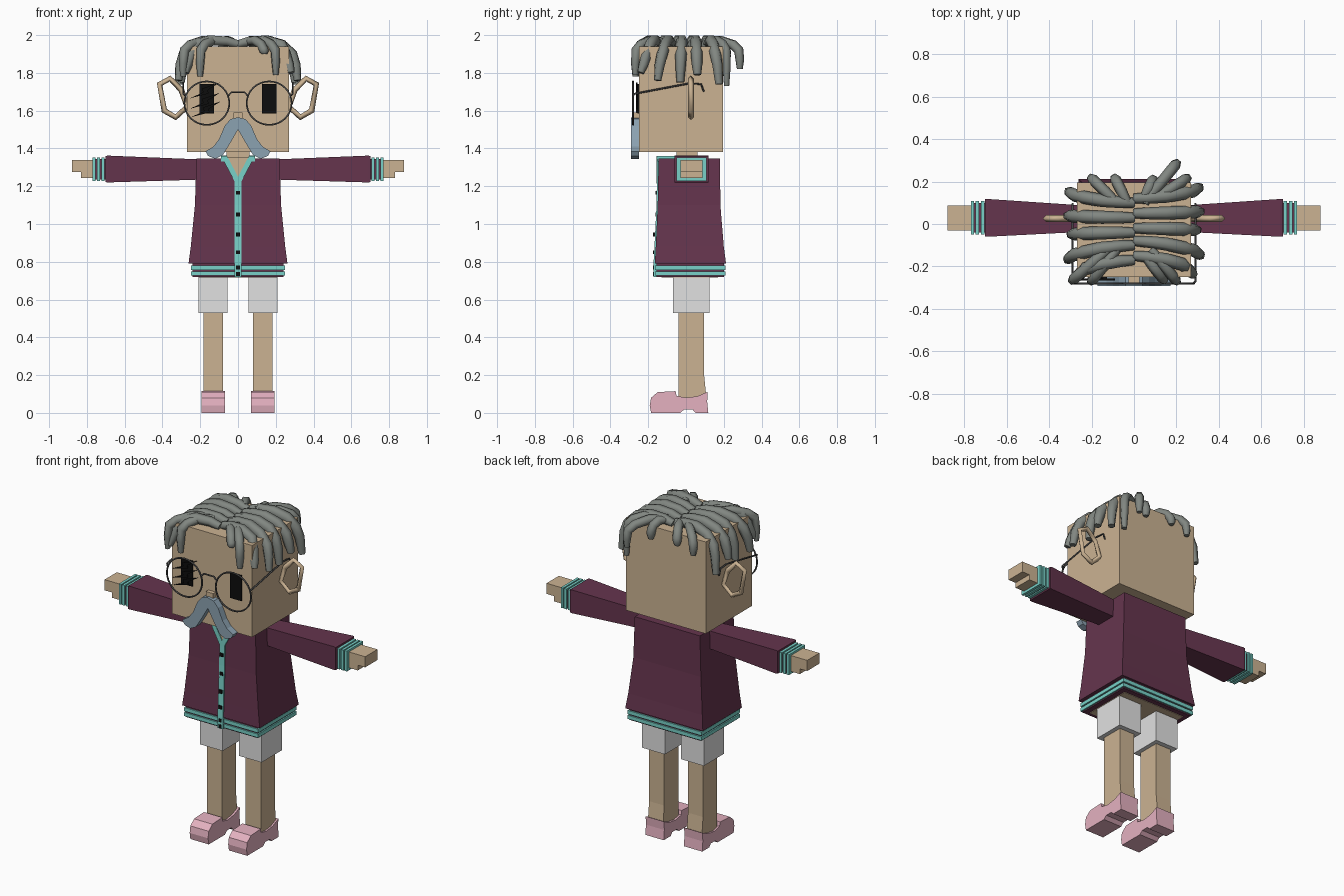
import bpy, bmesh, math
from mathutils import Vector

cube = bpy.data.objects.get("Cube")
if cube:
    bpy.data.objects.remove(cube, do_unlink=True)


def material(name, r, g, b):
    m = bpy.data.materials.new(name)
    m.use_nodes = True
    m.diffuse_color = (r, g, b, 1)
    m.node_tree.nodes["Principled BSDF"].inputs["Base Color"].default_value = (r, g, b, 1)
    return m


SKIN = material("skin", .60, .45, .29)
WINE = material("wine cloth", .13, .035, .075)
TEAL = material("teal trim", .19, .64, .58)
HAIR = material("grey hair", .22, .24, .22)
TACHE = material("blue grey moustache", .26, .36, .44)
BLACK = material("black", .004, .004, .004)
WHITE = material("shorts white", .75, .75, .75)
PINK = material("shoe pink", .78, .44, .53)
WIRE = material("dark wire", .07, .07, .07)


def finish(name, bm, mat):
    bmesh.ops.recalc_face_normals(bm, faces=bm.faces)
    me = bpy.data.meshes.new(name)
    bm.to_mesh(me)
    bm.free()
    me.materials.append(mat)
    ob = bpy.data.objects.new(name, me)
    bpy.context.collection.objects.link(ob)
    return ob


def loft(name, rings, mat):
    """Skin a list of equal point rings and cap both ends."""
    bm = bmesh.new()
    vs = [[bm.verts.new(p) for p in ring] for ring in rings]
    n = len(vs[0])
    for a, b in zip(vs, vs[1:]):
        for i in range(n):
            j = (i + 1) % n
            bm.faces.new((a[i], a[j], b[j], b[i]))
    bm.faces.new(vs[0])
    bm.faces.new(vs[-1])
    return finish(name, bm, mat)


def rect_z(x0, x1, y0, y1, z):
    return [(x0, y0, z), (x1, y0, z), (x1, y1, z), (x0, y1, z)]


def rect_x(x, y0, y1, z0, z1):
    return [(x, y0, z0), (x, y1, z0), (x, y1, z1), (x, y0, z1)]


def box(name, x0, x1, y0, y1, z0, z1, mat):
    return loft(name, [rect_z(x0, x1, y0, y1, z0), rect_z(x0, x1, y0, y1, z1)], mat)


def plate(name, outline, y0, y1, mat):
    """Extrude an x-z outline along y."""
    return loft(name, [[(x, y, z) for x, z in outline] for y in (y0, y1)], mat)


def tube(name, pts, radius, mat, taper=None, cyclic=False, sides=1):
    """Round poly curve turned into a mesh."""
    cu = bpy.data.curves.new(name, 'CURVE')
    cu.dimensions = '3D'
    cu.bevel_depth = radius
    cu.bevel_resolution = sides
    cu.use_fill_caps = True
    sp = cu.splines.new('POLY')
    sp.points.add(len(pts) - 1)
    for i, p in enumerate(pts):
        sp.points[i].co = (*p, 1)
        sp.points[i].radius = taper[i] if taper else 1
    sp.use_cyclic_u = cyclic
    tmp = bpy.data.objects.new(name + "_path", cu)
    bpy.context.collection.objects.link(tmp)
    me = bpy.data.meshes.new_from_object(tmp.evaluated_get(bpy.context.evaluated_depsgraph_get()))
    bpy.data.objects.remove(tmp)
    me.materials.clear()
    me.materials.append(mat)
    ob = bpy.data.objects.new(name, me)
    bpy.context.collection.objects.link(ob)
    return ob


# Head, neck and nose
box("head", -.27, .27, -.25, .195, 1.38, 1.94, SKIN)
box("neck", -.06, .06, -.05, .06, 1.3, 1.39, SKIN)
box("nose", -.025, .025, -.275, -.25, 1.56, 1.59, SKIN)

# Jacket with flared hem, and torso seen from below
loft("jacket", [rect_z(-w, w, f, b, z) for w, f, b, z in (
    (.262, -.165, .212, .79), (.25, -.16, .2, .88),
    (.228, -.15, .182, 1.1), (.22, -.145, .18, 1.348))], WINE)
box("waistband", -.242, .242, -.155, .2, .72, .80, WINE)
for i, z in enumerate((.727, .757)):
    box(f"waist_stripe_{i}", -.25, .25, -.163, .208, z, z + .022, TEAL)
box("torso_underside", -.21, .21, -.13, .17, .717, .74, SKIN)

# Placket follows the jacket front, with buttons
loft("placket", [rect_z(-.018, .018, f, f + .015, z) for f, z in (
    (-.172, .72), (-.172, .79), (-.167, .88), (-.156, 1.1), (-.154, 1.235))], TEAL)
for i, z in enumerate((.735, .77, .85, .945, 1.05, 1.165)):
    y = -.155 if z > 1 else -.168
    box(f"button_{i}", -.01, .01, y - .007, y + .005, z - .01, z + .01, BLACK)

# Open neckline and collar
plate("neck_opening", [(-.055, 1.352), (0, 1.235), (.055, 1.352)], -.15, -.05, SKIN)
box("back_collar", -.09, .09, .06, .075, 1.33, 1.362, TEAL)

for side, s in (("left", 1), ("right", -1)):
    plate(f"{side}_collar", [(0, 1.215), (s * .018, 1.225), (s * .09, 1.36),
                             (s * .058, 1.36), (0, 1.25)], -.155, -.145, TEAL)
    box(f"{side}_collar_side", s * .068, s * .09, -.15, .075, 1.33, 1.36, TEAL)

    # Arm, striped cuff and hand
    loft(f"{side}_sleeve", [rect_x(s * .2, -.035, .085, 1.235, 1.342),
                            rect_x(s * .69, -.06, .118, 1.22, 1.362),
                            rect_x(s * .702, -.06, .118, 1.222, 1.36)], WINE)
    box(f"{side}_cuff", s * .70, s * .765, -.04, .1, 1.235, 1.343, WINE)
    for i, x in enumerate((.706, .731, .754)):
        box(f"{side}_cuff_stripe_{i}", s * x, s * (x + .016), -.05, .108, 1.228, 1.352, TEAL)
    box(f"{side}_hand", s * .76, s * .88, -.03, .088, 1.275, 1.34, SKIN)
    box(f"{side}_palm", s * .76, s * .83, -.03, .088, 1.243, 1.276, SKIN)

    # Leg, shorts and arched shoe
    loft(f"{side}_leg", [rect_z(s * .08, s * .182, -.04, b, z)
                         for b, z in ((.11, .06), (.096, .2), (.096, .56))], SKIN)
    box(f"{side}_shorts", s * .055, s * .208, -.07, .125, .53, .73, WHITE)
    shoe = [(-.185, 0), (-.03, 0), (-.01, .018), (.035, .018), (.05, 0), (.118, 0),
            (.112, .06), (.115, .112), (.06, .088), (0, .08), (-.05, .09),
            (-.055, .115), (-.15, .11), (-.185, .08), (-.192, .04)]
    loft(f"{side}_shoe", [[(s * x, y, z) for y, z in shoe] for x in (.068, .192)], PINK)

    # Ear as an open faceted loop
    ear = [(.27, 1.62), (.33, 1.565), (.39, 1.6), (.415, 1.74), (.36, 1.77), (.3, 1.71)]
    tube(f"{side}_ear", [(s * x, .026, z) for x, z in ear], .016, SKIN, cyclic=True, sides=0)

    # Eye, spectacle rim and temple
    box(f"{side}_eye", s * .128, s * .203, -.258, -.25, 1.585, 1.74, BLACK)
    rim = [(s * .165 + .119 * math.cos(a), -.28, 1.64 + .115 * math.sin(a))
           for a in (k * math.tau / 32 for k in range(32))]
    tube(f"{side}_rim", rim, .005, WIRE, cyclic=True)
    tube(f"{side}_temple", [(s * x, y, z) for x, y, z in (
        (.28, -.28, 1.68), (.29, -.27, 1.69), (.29, .02, 1.745),
        (.29, .08, 1.74), (.29, .095, 1.70))], .005, WIRE)

    # Moustache half, thick in the middle and swept down
    half = [(0, 1.565), (.04, 1.555), (.07, 1.52), (.1, 1.45), (.13, 1.41), (.172, 1.385),
            (.158, 1.36), (.12, 1.345), (.08, 1.365), (.04, 1.43), (0, 1.5)]
    plate(f"{side}_moustache", [(s * x, z) for x, z in half], -.292, -.25, TACHE)

    # Locks falling sideways from the parting: root y, tip y, tip height, reach
    shift = 0 if s > 0 else -.02
    for i, (y0, y1, z, reach) in enumerate((
            (.12, .175, 1.74, .31), (.05, .06, 1.79, .315), (-.02, -.03, 1.75, .3),
            (-.08, -.15, 1.76, .315), (-.15, -.24, 1.80, .28))):
        path = ((0, 1.952, 0), (.06, 1.968, .05), (.15, 1.972, .2), (.23, 1.95, .45),
                (reach - .03, 1.9, .65), (reach - .01, 1.84, .85), (reach, z, 1))
        tube(f"{side}_lock_{i}", [(s * x, y0 + shift + (y1 - y0) * t, h) for x, h, t in path],
             .031, HAIR, taper=(.75, .9, 1, 1, 1, .9, .65))

# Spectacle bridge
tube("bridge", [(x, -.28, z) for x, z in (
    (-.05, 1.68), (-.035, 1.698), (.035, 1.698), (.05, 1.68))], .005, WIRE)

# Jagged scratches over the right eye
for i, (x, z) in enumerate(((-.175, 1.705), (-.175, 1.65), (-.17, 1.605))):
    plate(f"scratch_{i}", [(x - .08, z - .04), (x - .01, z - .008), (x - .015, z + .012),
                           (x + .08, z + .045), (x + .015, z + .004), (x + .02, z - .014)],
          -.266, -.258, BLACK)

# Locks falling forward and backward: root, tip, tip height
for i, (rx, ry, tx, ty, z) in enumerate((
        (-.08, -.12, -.2, -.268, 1.78), (.08, -.12, .2, -.268, 1.79),
        (-.1, -.1, -.29, -.265, 1.78), (.05, -.15, .14, -.262, 1.9),
        (.05, .1, .2, .285, 1.82), (.05, .13, .09, .21, 1.87),
        (-.03, .1, -.09, .215, 1.88), (-.08, .1, -.2, .215, 1.85),
        (.1, .12, .25, .215, 1.73))):
    a, b = Vector((rx, ry)), Vector((tx, ty))
    path = [(*a.lerp(b, t), h) for t, h in (
        (0, 1.965), (.45, 1.972), (.8, 1.95), (.97, 1.92), (1, (1.92 + z) / 2), (1, z))]
    tube(f"hanging_lock_{i}", path, .026, HAIR, taper=(.8, 1, 1, 1, .9, .6))
